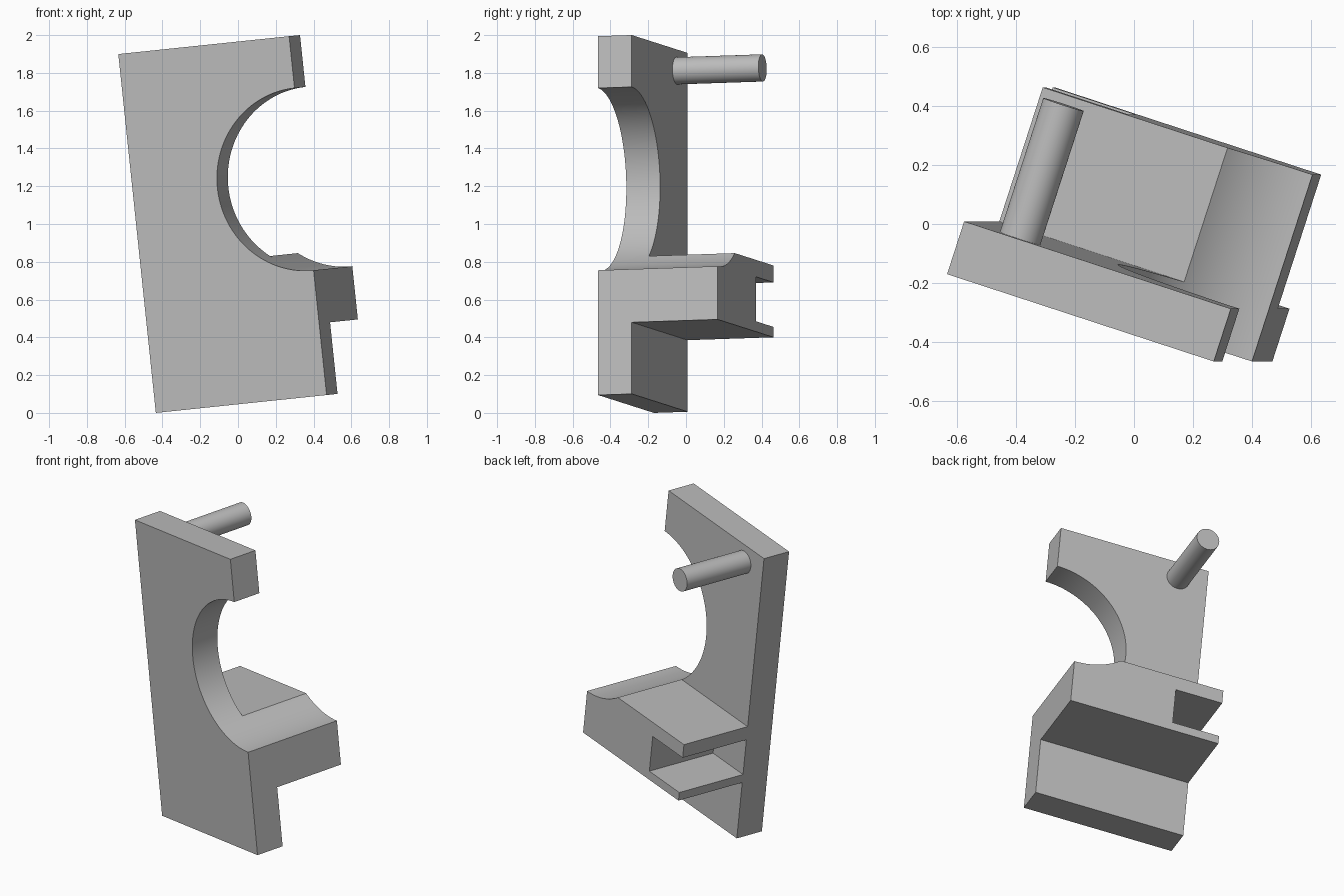
import bpy, bmesh
from math import sin, cos, pi, asin
from mathutils import Matrix, Vector

cube = bpy.data.objects.get("Cube")
if cube:
    bpy.data.objects.remove(cube, do_unlink=True)

grey = bpy.data.materials.new("plain grey")
grey.use_nodes = True
COLOUR = (0.5, 0.5, 0.5, 1)
grey.diffuse_color = COLOUR
grey.node_tree.nodes["Principled BSDF"].inputs["Base Color"].default_value = COLOUR

# Tilted frame shared by all parts: width, depth and height of the bracket
up = Vector((-0.104, 0, 0.9945)).normalized()
across = Vector((0.9456, -0.3096, 0.0994))
across = (across - up * across.dot(up)).normalized()
back = up.cross(across)
frame = Matrix((across, back, up)).transposed().to_4x4()
frame.translation = (-0.435, -0.17, 0)

# Sizes in the bracket's own frame
WIDTH, HEIGHT, THICK, DEPTH = 0.956, 1.91, 0.188, 0.666
RADIUS, CENTRE = 0.485, 1.149
SHELF_TOP, SHELF_BOTTOM = 0.763, 0.381
SLOT_TOP, SLOT_BOTTOM, SLOT_DEPTH = 0.673, 0.436, 0.3


def arc(start, end, steps):
    """Points on the round cutout, centred on the right edge of the plate."""
    angles = [start + (end - start) * i / steps for i in range(steps + 1)]
    return [(WIDTH + RADIUS * cos(a), CENTRE + RADIUS * sin(a)) for a in angles]


def extrude(name, outline, start, end):
    """Extrude a width/height outline through the depth of the bracket."""
    bm = bmesh.new()
    face = bm.faces.new([bm.verts.new((x, start, z)) for x, z in outline])
    new = bmesh.ops.extrude_face_region(bm, geom=[face])["geom"]
    bmesh.ops.translate(bm, vec=(0, end - start, 0),
                        verts=[v for v in new if isinstance(v, bmesh.types.BMVert)])
    bmesh.ops.recalc_face_normals(bm, faces=bm.faces)
    mesh = bpy.data.meshes.new(name)
    bm.to_mesh(mesh)
    bm.free()
    mesh.materials.append(grey)
    obj = bpy.data.objects.new(name, mesh)
    bpy.context.collection.objects.link(obj)
    obj.matrix_world = frame
    bpy.ops.object.select_all(action='DESELECT')
    obj.select_set(True)
    bpy.context.view_layer.objects.active = obj
    bpy.ops.object.shade_smooth_by_angle(angle=pi / 6)
    return obj


# Upright plate with a half-round cutout in its right edge
extrude("back_plate",
        [(0, 0), (WIDTH, 0)] + arc(1.5 * pi, 0.5 * pi, 64)
        + [(WIDTH, HEIGHT), (0, HEIGHT)], 0, THICK)

# Shelf with a scooped top and an open slot along its left side
scoop_end = pi + asin((CENTRE - SHELF_TOP) / RADIUS)
extrude("slotted_shelf",
        [(0, SHELF_BOTTOM), (WIDTH, SHELF_BOTTOM)] + arc(1.5 * pi, scoop_end, 24)
        + [(0, SHELF_TOP), (0, SLOT_TOP), (SLOT_DEPTH, SLOT_TOP),
           (SLOT_DEPTH, SLOT_BOTTOM), (0, SLOT_BOTTOM)], THICK, DEPTH)

# Round peg near the upper left corner
PEG_X, PEG_Z, PEG_R, SIDES = 0.188, 1.796, 0.072, 48
extrude("peg",
        [(PEG_X + PEG_R * cos(2 * pi * i / SIDES), PEG_Z + PEG_R * sin(2 * pi * i / SIDES))
         for i in range(SIDES)], THICK - 0.02, DEPTH)
